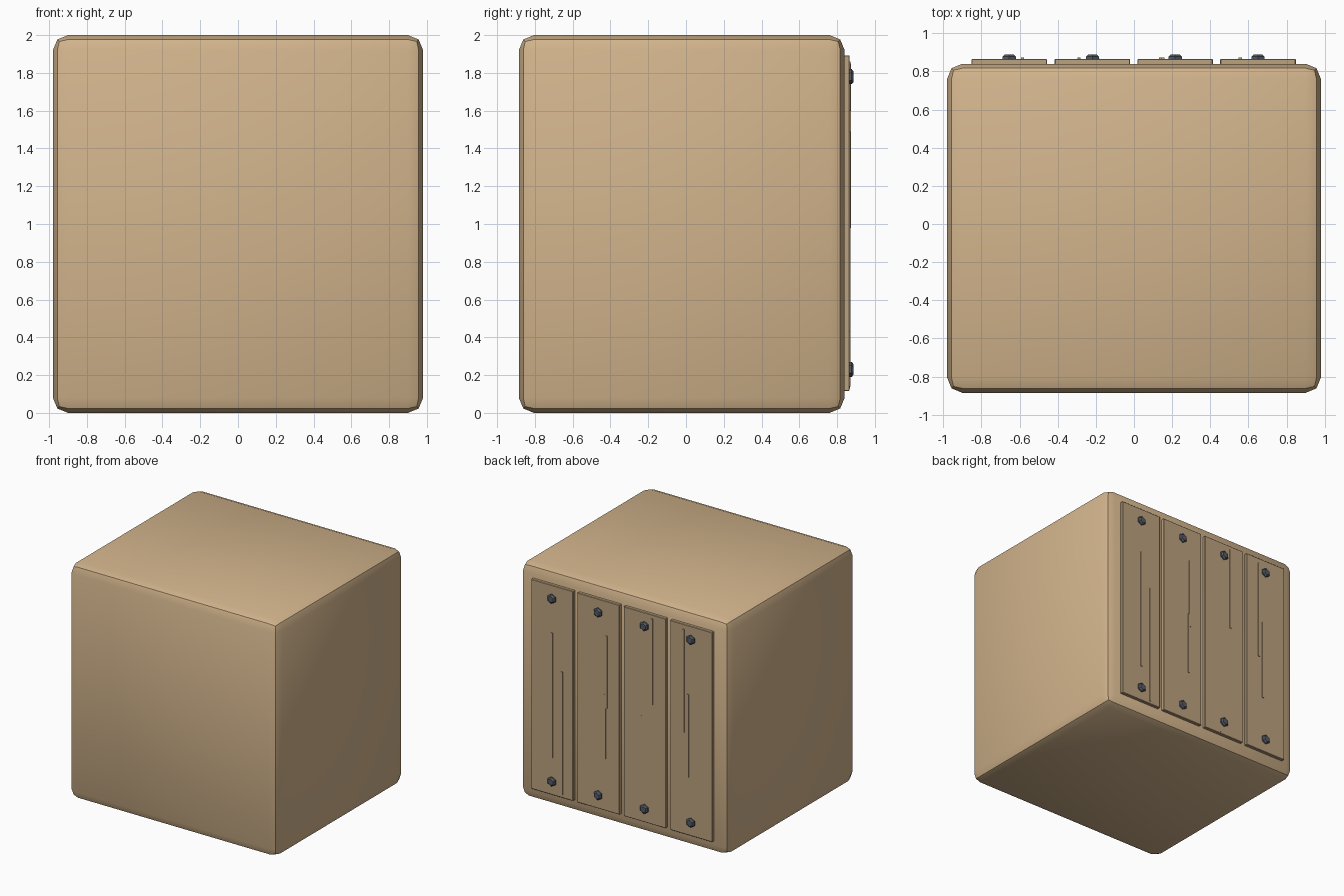
import bpy, bmesh, math
from mathutils import Matrix

if "Cube" in bpy.data.objects:
    bpy.data.objects.remove(bpy.data.objects["Cube"])


def material(name, color):
    m = bpy.data.materials.new(name)
    m.diffuse_color = (*color, 1)
    m.use_nodes = True
    m.node_tree.nodes["Principled BSDF"].inputs["Base Color"].default_value = m.diffuse_color
    return m


TAN = material("tan", (0.645, 0.456, 0.262))
WOOD = material("plank_tan", (0.50, 0.36, 0.21))
STEEL = material("steel", (0.09, 0.105, 0.13))


def finish(bm, name, mat, smooth=True):
    mesh = bpy.data.meshes.new(name)
    bm.to_mesh(mesh)
    bm.free()
    ob = bpy.data.objects.new(name, mesh)
    bpy.context.collection.objects.link(ob)
    mesh.materials.append(mat)
    if smooth:
        bpy.ops.object.select_all(action='DESELECT')
        ob.select_set(True)
        bpy.context.view_layer.objects.active = ob
        bpy.ops.object.shade_smooth_by_angle(angle=math.radians(30))
    return ob


def box(name, lo, hi, mat, bevel=0, segments=1, smooth=False):
    bm = bmesh.new()
    bmesh.ops.create_cube(bm, size=1)
    for v in bm.verts:
        v.co = [(a + b) / 2 + c * (b - a) for a, b, c in zip(lo, hi, v.co)]
    if bevel:
        bmesh.ops.bevel(bm, geom=bm.edges[:], offset=bevel, segments=segments,
                        profile=0.5, affect='EDGES')
    return finish(bm, name, mat, smooth)


# Main block with rounded edges
box("body", (-0.98, -0.885, 0), (0.98, 0.84, 2), TAN, 0.08, 2, True)

# Back planks, each with a pair of raised grain strips: (x, z bottom, z top, y top)
FACE = 0.866
planks = {
    0.65: [(0.65, 0.43, 1.49, 0.872), (0.557, 0.14, 1.185, 0.872)],
    0.216: [(0.14, 0.985, 1.60, 0.873), (0.153, 0.555, 1.10, 0.872)],
    -0.218: [(-0.288, 1.13, 1.86, 0.872), (-0.19, 0.13, 1.01, 0.868)],
    -0.654: [(-0.585, 0.98, 1.85, 0.873), (-0.628, 0.61, 1.31, 0.872)],
}


def bolt(x, z):
    # Hexagonal head with a chamfered top
    bm = bmesh.new()
    rings = []
    for r, y in ((0.04, 0.86), (0.04, 0.877), (0.027, 0.888)):
        rings.append([bm.verts.new((x + r * math.sin(i * math.pi / 3), y,
                                    z + r * math.cos(i * math.pi / 3)))
                      for i in range(6)])
    for a, b in zip(rings, rings[1:]):
        for i in range(6):
            j = (i + 1) % 6
            bm.faces.new((a[i], a[j], b[j], b[i]))
    bm.faces.new(rings[-1])
    bm.faces.new(rings[0])
    bmesh.ops.recalc_face_normals(bm, faces=bm.faces)
    finish(bm, "bolt", STEEL, False)


for x, strips in planks.items():
    box("plank", (x - 0.198, 0.83, 0.115), (x + 0.198, FACE, 1.893), WOOD, 0.004)
    for sx, z0, z1, top in strips:
        box("grain_strip", (sx - 0.008, 0.85, z0), (sx + 0.008, top, z1), WOOD)
    for z in (0.23, 1.78):
        bolt(x, z)
